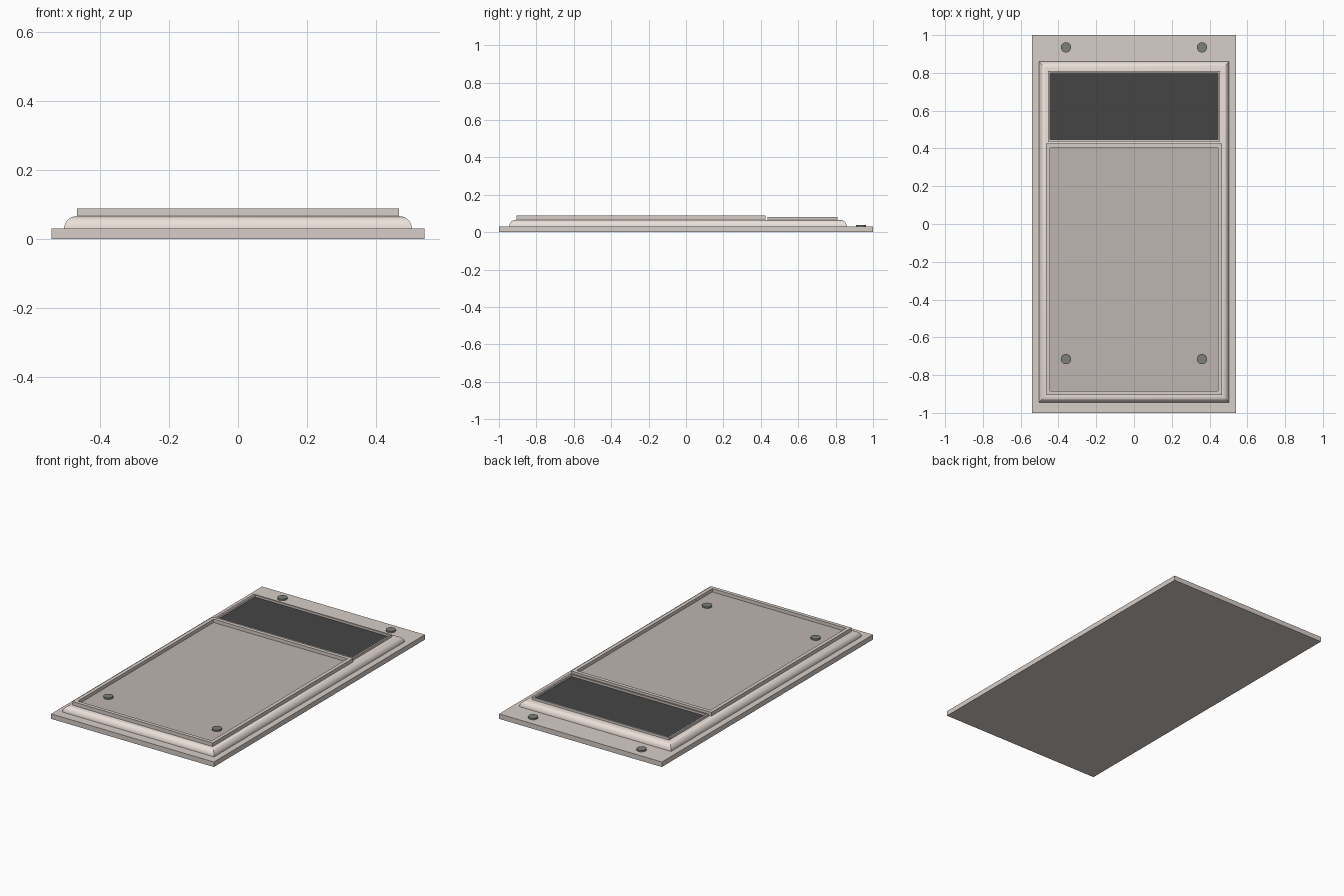
import bpy, bmesh, math

if "Cube" in bpy.data.objects:
    bpy.data.objects.remove(bpy.data.objects["Cube"])


def material(name, rgb):
    m = bpy.data.materials.new(name)
    m.diffuse_color = (*rgb, 1)
    m.use_nodes = True
    m.node_tree.nodes["Principled BSDF"].inputs["Base Color"].default_value = m.diffuse_color
    return m


PLATE = material("warm_grey", (0.68, 0.61, 0.57))
BODY = material("pale_shell", (0.84, 0.75, 0.70))
PANEL = material("panel_grey", (0.52, 0.46, 0.44))
DARK = material("dark_glass", (0.06, 0.06, 0.06))
METAL = material("screw_grey", (0.2, 0.21, 0.2))


def finish(name, bm, mat):
    bmesh.ops.recalc_face_normals(bm, faces=bm.faces)
    me = bpy.data.meshes.new(name)
    bm.to_mesh(me)
    bm.free()
    ob = bpy.data.objects.new(name, me)
    me.materials.append(mat)
    bpy.context.collection.objects.link(ob)
    return ob


def stack(name, x, y0, y1, profile, mat, closed=False):
    """Sweep (inset, z) points around a rectangle with mitred corners."""
    bm = bmesh.new()
    rings = []
    for i, z in profile:
        a, b, c = x - i, y0 + i, y1 - i
        rings.append([bm.verts.new(p) for p in
                      ((-a, b, z), (a, b, z), (a, c, z), (-a, c, z))])
    pairs = list(zip(rings, rings[1:]))
    if closed:
        pairs.append((rings[-1], rings[0]))
    else:
        bm.faces.new(rings[0])
        bm.faces.new(rings[-1])
    for lo, hi in pairs:
        for k in range(4):
            n = (k + 1) % 4
            bm.faces.new((lo[k], lo[n], hi[n], hi[k]))
    return finish(name, bm, mat)


def frame(name, x, y0, y1, width, z0, z1, mat):
    return stack(name, x, y0, y1,
                 [(0, z0), (0, z1), (width, z1), (width, z0)], mat, True)


# Flat mounting plate
stack("base_plate", 0.54, -1, 1, [(0, 0), (0, 0.03)], PLATE)

# Shell with a quarter-round edge
R = 0.036
arc = [(R * (1 - math.cos(t)), 0.03 + R * math.sin(t))
       for t in (math.pi / 2 * k / 8 for k in range(9))]
shell = stack("shell", 0.503, -0.945, 0.86, arc, BODY)
bpy.context.view_layer.objects.active = shell
shell.select_set(True)
bpy.ops.object.shade_smooth_by_angle(angle=math.radians(30))

# Large lower panel and its raised frame
frame("panel_frame", 0.466, -0.905, 0.425, 0.022, 0.064, 0.088, PLATE)
stack("panel", 0.445, -0.884, 0.404, [(0, 0.06), (0, 0.068)], PANEL)

# Dark window and its thin frame
frame("window_frame", 0.455, 0.437, 0.81, 0.01, 0.064, 0.08, PLATE)
stack("window", 0.446, 0.446, 0.801, [(0, 0.06), (0, 0.068)], DARK)

# Four screw heads
for label, y, z in (("upper", 0.935, 0.034), ("lower", -0.715, 0.072)):
    for side, x in (("left", -0.36), ("right", 0.36)):
        bm = bmesh.new()
        bmesh.ops.create_cone(bm, cap_ends=True, segments=24, radius1=0.027,
                              radius2=0.027, depth=0.01)
        bmesh.ops.translate(bm, verts=bm.verts, vec=(x, y, z))
        finish(f"{label}_{side}_screw", bm, METAL)
